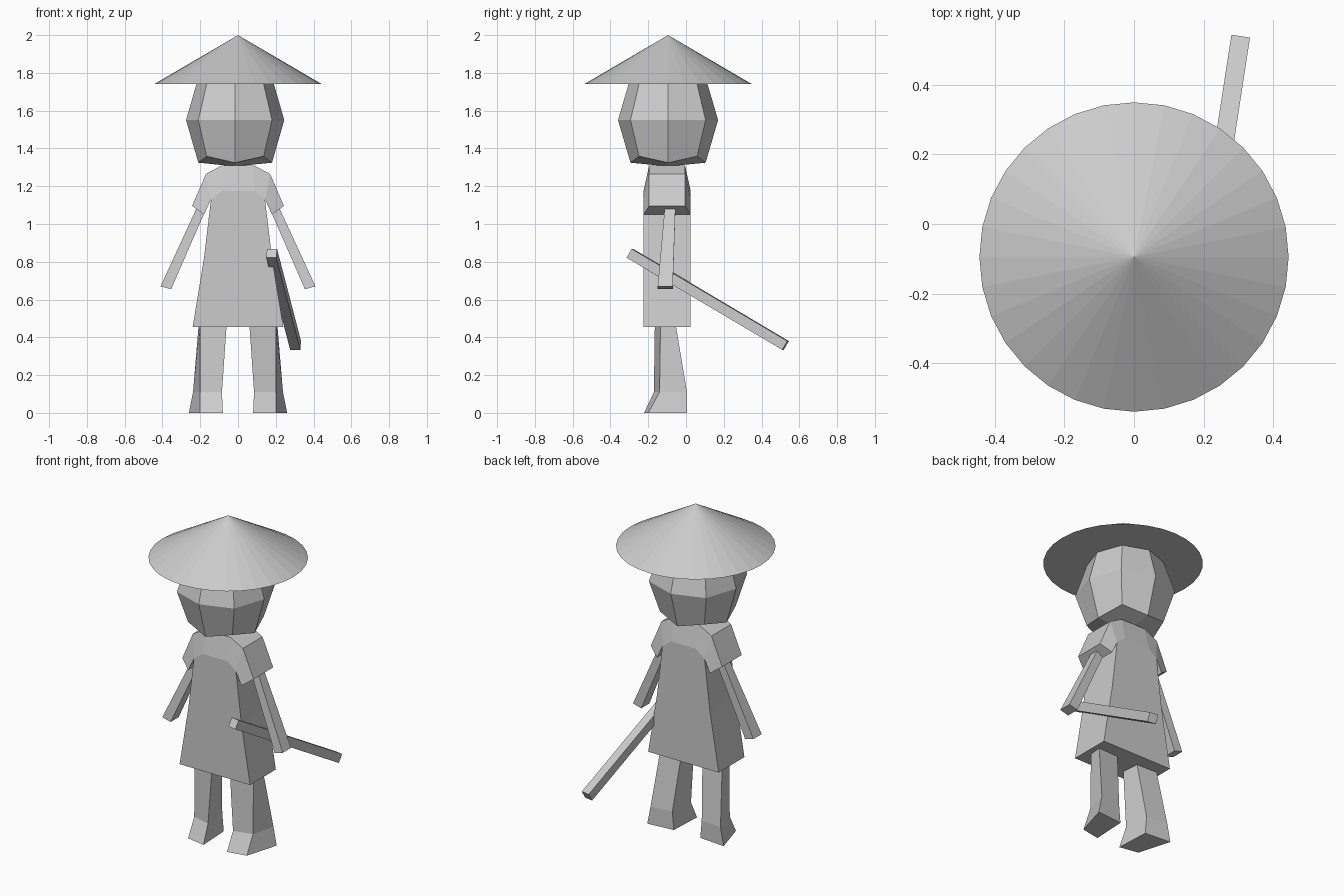
import bpy, bmesh
from mathutils import Vector

old = bpy.data.objects.get("Cube")
if old:
    bpy.data.objects.remove(old, do_unlink=True)

# One plain grey for every part
grey = bpy.data.materials.new("plain_grey")
grey.use_nodes = True
grey.diffuse_color = (0.6, 0.6, 0.6, 1)
grey.node_tree.nodes["Principled BSDF"].inputs["Base Color"].default_value = (0.6, 0.6, 0.6, 1)


def finish(name, bm):
    """Turn a bmesh into a flat-shaded object."""
    bmesh.ops.recalc_face_normals(bm, faces=bm.faces)
    mesh = bpy.data.meshes.new(name)
    bm.to_mesh(mesh)
    bm.free()
    mesh.materials.append(grey)
    obj = bpy.data.objects.new(name, mesh)
    bpy.context.collection.objects.link(obj)
    return obj


def loft(name, rings):
    """Skin a series of equal-sized rings and cap both ends."""
    bm = bmesh.new()
    loops = [[bm.verts.new(p) for p in ring] for ring in rings]
    n = len(loops[0])
    for a, b in zip(loops, loops[1:]):
        for i in range(n):
            j = (i + 1) % n
            bm.faces.new((a[i], a[j], b[j], b[i]))
    bm.faces.new(loops[0])
    bm.faces.new(loops[-1])
    return finish(name, bm)


def rect(x0, x1, y0, y1, z0, z1):
    """Rectangle ring whose height runs from z0 at x0 to z1 at x1."""
    return [(x0, y0, z0), (x1, y0, z1), (x1, y1, z1), (x0, y1, z0)]


MID_Y = -0.1

# Conical hat
bm = bmesh.new()
bmesh.ops.create_cone(bm, cap_ends=True, segments=32, radius1=0.445, radius2=0, depth=0.26)
bmesh.ops.translate(bm, verts=bm.verts, vec=(0, -0.095, 1.87))
finish("hat", bm)

# Faceted head: a divided cube rounded by pulling in its edges and corners
bm = bmesh.new()
bmesh.ops.create_cube(bm, size=2)
bmesh.ops.subdivide_edges(bm, edges=bm.edges, cuts=1, use_grid_fill=True)
side_pull = {1: 1, 2: 0.75, 3: 0.58}
height_pull = {1: 1, 2: 0.92, 3: 0.78}
for v in bm.verts:
    kind = sum(abs(c) > 0.5 for c in v.co)
    s = side_pull[kind]
    v.co = Vector((-0.015 + v.co.x * 0.26 * s,
                   -0.095 + v.co.y * 0.265 * s,
                   1.55 + v.co.z * 0.245 * height_pull[kind]))
finish("head", bm)

# Tunic flaring to the hem
FRONT, BACK = -0.225, 0.025
loft("tunic", [rect(-w, w, FRONT, BACK, z, z)
               for w, z in ((0.24, 0.455), (0.18, 0.82), (0.143, 1.13), (0.085, 1.175))])

# Shoulders and short sleeves: outer edge narrow, inner edge wide
stations = [((0.243, 1.095), (0.18, 1.05)),
            ((0.17, 1.265), (0.143, 1.13)),
            ((0.085, 1.31), (0.085, 1.175))]


def sleeve_ring(side, outer, inner):
    (xo, zo), (xi, zi) = outer, inner
    return [(side * xo, -0.195, zo), (side * xo, -0.005, zo),
            (side * xi, BACK, zi), (side * xi, FRONT, zi)]


loft("shoulders", [sleeve_ring(-1, o, i) for o, i in stations]
     + [sleeve_ring(1, o, i) for o, i in reversed(stations)])

# Arms and legs, one per side
for side, label in ((1, "left"), (-1, "right")):
    loft(label + "_arm", [
        rect(side * 0.16, side * 0.205, -0.11, -0.055, 1.1, 1.115),
        rect(side * 0.354, side * 0.41, -0.15, -0.07, 0.655, 0.67)])

    # Corners: front inner, front outer, back outer, back inner
    leg = [(0.47, (0.06, -0.165), (0.2, -0.135), (0.208, -0.055), (0.07, -0.06)),
           (0.11, (0.085, -0.17), (0.2, -0.14), (0.238, 0.005), (0.1, -0.01)),
           (0, (0.08, -0.222), (0.2, -0.2), (0.26, 0.005), (0.09, -0.01))]
    loft(label + "_leg", [[(side * x, y, z) for x, y in ring] for z, *ring in leg])

# Sheathed blade slung at the left hip
tip, grip = Vector((0.305, 0.527, 0.357)), Vector((0.178, -0.297, 0.845))
along = (tip - grip).normalized()
across = along.cross((0, 0, 1)).normalized() * 0.027
up = across.cross(along).normalized() * 0.027
loft("blade", [[p + across + up, p - across + up, p - across - up, p + across - up]
               for p in (grip, tip)])
